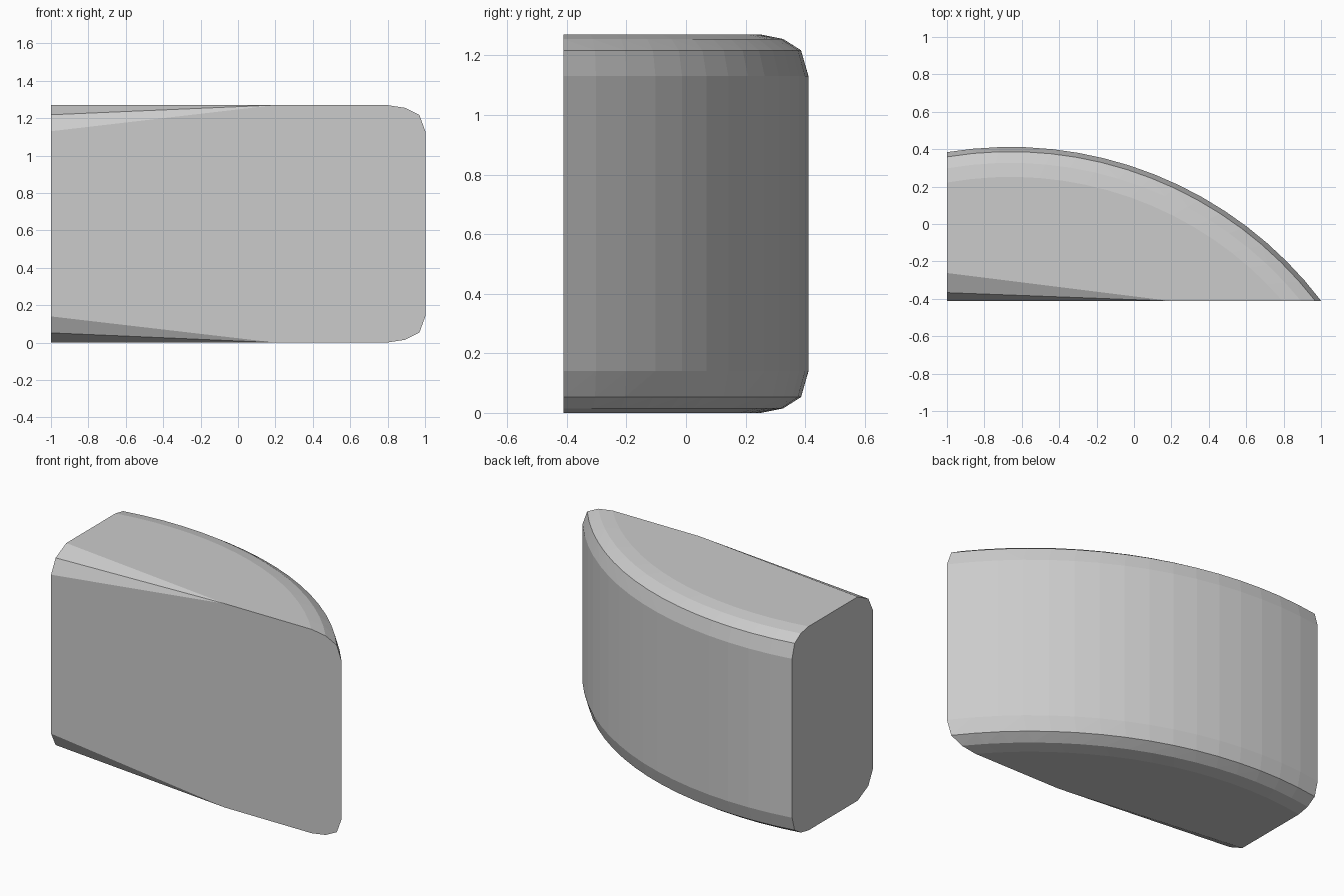
import bpy, bmesh, math

if "Cube" in bpy.data.objects:
    bpy.data.objects.remove(bpy.data.objects["Cube"])

HEIGHT = 1.27
HALF_DEPTH = 0.412
LEFT = -1.0
RADIUS = 2.087                       # curved back, seen from above
CX, CY = -0.66, HALF_DEPTH - RADIUS
SEGMENTS = 16

# (inset, drop) steps of the rounded rims
BACK_RIM = [(0.0, 0.14), (0.025, 0.053), (0.085, 0.015), (0.16, 0.0)]
FRONT_RIM = [(0.0, 0.14), (0.045, 0.052), (0.15, 0.0)]


def arc(inset):
    """Back curve moved inwards, from the left end to the right tip."""
    r = RADIUS - inset
    a0 = math.acos((LEFT - CX) / r)
    a1 = math.asin((-HALF_DEPTH - CY) / r)
    for i in range(SEGMENTS + 1):
        a = a0 + (a1 - a0) * i / SEGMENTS
        yield CX + r * math.cos(a), CY + r * math.sin(a)


# upper half of the body: curved back rim
points = [(x, y, HEIGHT - drop) for inset, drop in BACK_RIM for x, y in arc(inset)]
# front left corner, its rounding fades out along the front edge
points += [(LEFT, -HALF_DEPTH + inset, HEIGHT - drop) for inset, drop in FRONT_RIM]
points.append((0.2, -HALF_DEPTH, HEIGHT))
# lower half mirrors the upper
points += [(x, y, HEIGHT - z) for x, y, z in points]

# the body is convex, so wrap the points
bm = bmesh.new()
for p in points:
    bm.verts.new(p)
result = bmesh.ops.convex_hull(bm, input=bm.verts[:])
loose = [v for v in bm.verts if not v.link_faces]
bmesh.ops.delete(bm, geom=loose, context='VERTS')
bmesh.ops.dissolve_limit(bm, angle_limit=math.radians(0.5),
                         verts=bm.verts[:], edges=bm.edges[:])
bmesh.ops.recalc_face_normals(bm, faces=bm.faces[:])

mesh = bpy.data.meshes.new("rounded_block")
bm.to_mesh(mesh)
bm.free()
block = bpy.data.objects.new("rounded_block", mesh)
bpy.context.collection.objects.link(block)
